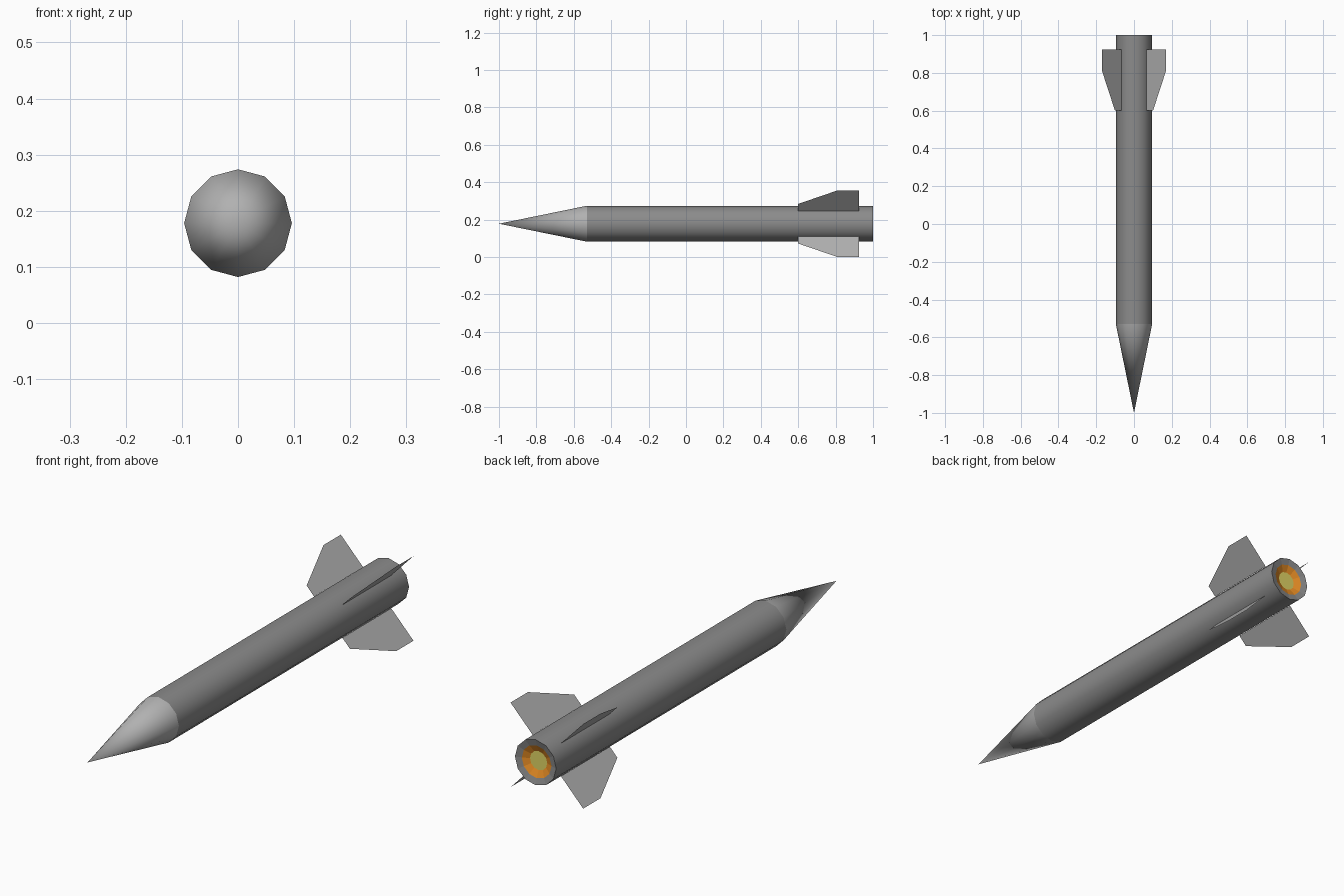
import bpy, math

if "Cube" in bpy.data.objects:
    bpy.data.objects.remove(bpy.data.objects["Cube"])

CZ = 0.178      # height of the rocket axis
R = 0.096       # body radius
SIDES = 12


def material(name, rgb):
    m = bpy.data.materials.new(name)
    m.diffuse_color = (*rgb, 1)
    m.use_nodes = True
    m.node_tree.nodes["Principled BSDF"].inputs["Base Color"].default_value = m.diffuse_color
    return m


body_grey = material("body grey", (0.26, 0.26, 0.26))
light_grey = material("light grey", (0.44, 0.44, 0.44))
orange = material("orange", (0.78, 0.26, 0.018))
yellow = material("yellow", (0.75, 0.66, 0.13))


def add_mesh(name, verts, faces, mat, smooth):
    me = bpy.data.meshes.new(name)
    me.from_pydata(verts, [], faces)
    me.materials.append(mat)
    for p in me.polygons:
        p.use_smooth = smooth
    ob = bpy.data.objects.new(name, me)
    bpy.context.collection.objects.link(ob)
    return ob


def lathe(name, profile, mat, smooth=False):
    """Turn (radius, y) points about the long axis; radius 0 makes a tip."""
    verts, rings, faces = [], [], []
    for r, y in profile:
        n = SIDES if r > 0 else 1
        rings.append([len(verts) + i % n for i in range(SIDES)])
        for i in range(n):
            a = 2 * math.pi * i / SIDES
            verts.append((r * math.cos(a), y, CZ + r * math.sin(a)))
    for a, b in zip(rings, rings[1:]):
        for i in range(SIDES):
            j = (i + 1) % SIDES
            f = [a[i], b[i], b[j], a[j]]
            faces.append(list(dict.fromkeys(f)))
    return add_mesh(name, verts, faces, mat, smooth)


# Nose cone and body tube
lathe("nose_cone", [(0, -1), (R, -0.53)], light_grey, True)
lathe("body_tube", [(R, -0.53), (R, 1)], body_grey, True)

# Dished engine outlet: rim, glow ring and core
lathe("engine_rim", [(R, 1), (0.069, 0.993)], body_grey)
lathe("engine_glow", [(0.069, 0.993), (0.04, 0.98)], orange)
lathe("engine_core", [(0.04, 0.98), (0, 0.98)], yellow)

# Four flat diagonal fins: (distance from axis in z, y)
fin = [(0.069, 0.60), (0.106, 0.60), (0.178, 0.81), (0.178, 0.925), (0.069, 0.925)]
for sx, side in ((1, "right"), (-1, "left")):
    for sz, level in ((1, "upper"), (-1, "lower")):
        verts = [(sx * d * 0.95, y, CZ + sz * d) for d, y in fin]
        add_mesh(f"fin_{level}_{side}", verts, [range(5)], light_grey, False)
